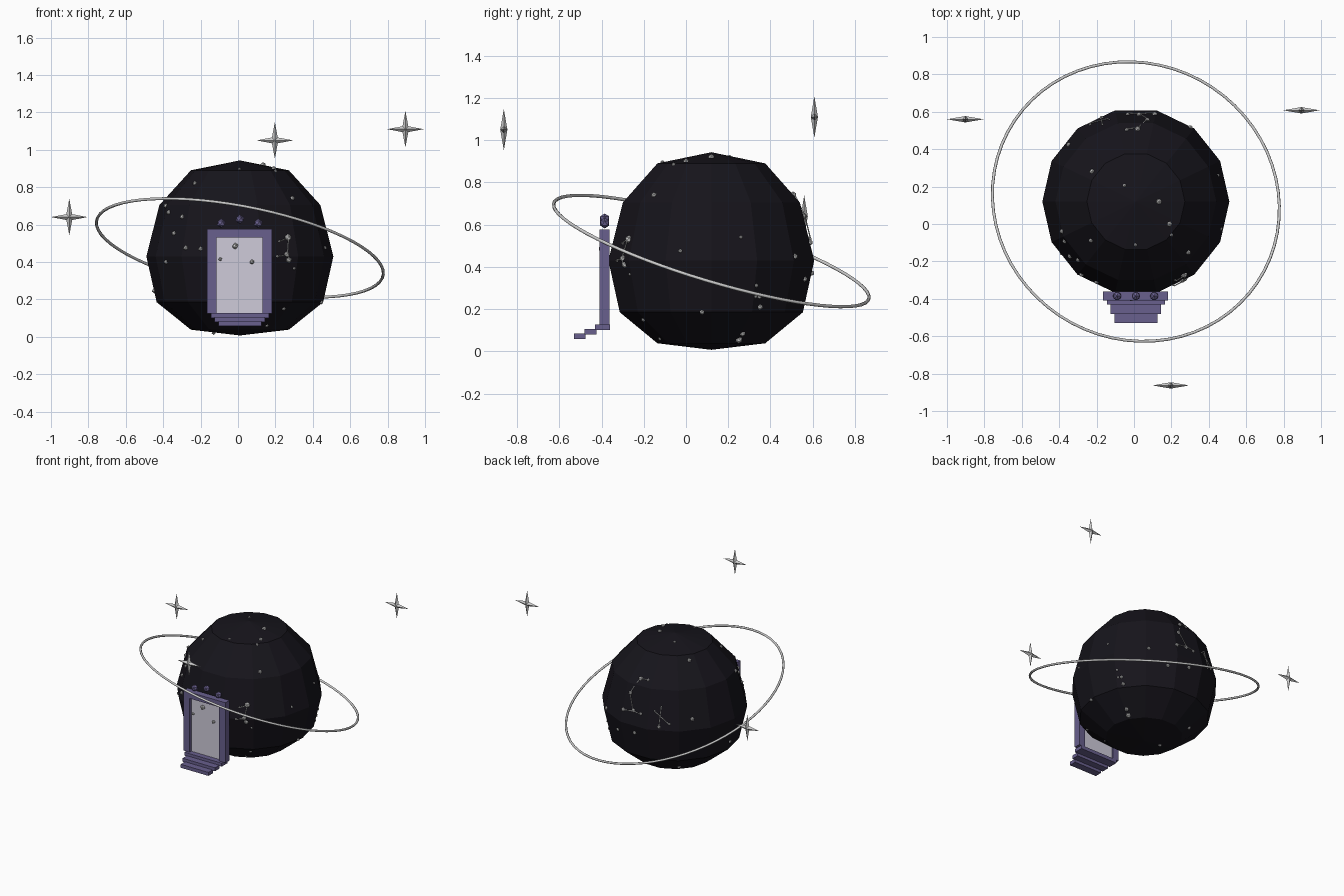
import bpy, bmesh
from math import sin, cos, pi, radians
from mathutils import Vector, Matrix
from mathutils.bvhtree import BVHTree

if "Cube" in bpy.data.objects:
    bpy.data.objects.remove(bpy.data.objects["Cube"])

C = Vector((0.01, 0.12, 0.475))      # planet centre


def material(name, rgb):
    m = bpy.data.materials.new(name)
    m.diffuse_color = (*rgb, 1)
    m.use_nodes = True
    m.node_tree.nodes["Principled BSDF"].inputs["Base Color"].default_value = m.diffuse_color
    return m


BLACK = material("night", (0.008, 0.007, 0.011))
PURPLE = material("purple", (0.14, 0.115, 0.27))
PALE = material("pale_panel", (0.62, 0.6, 0.7))
SILVER = material("silver", (0.6, 0.6, 0.6))


def finish(bm, name, mat):
    bmesh.ops.recalc_face_normals(bm, faces=bm.faces)
    me = bpy.data.meshes.new(name)
    bm.to_mesh(me)
    bm.free()
    me.materials.append(mat)
    ob = bpy.data.objects.new(name, me)
    bpy.context.collection.objects.link(ob)
    return ob


def box(name, x0, x1, y0, y1, z0, z1, mat=PURPLE):
    bm = bmesh.new()
    mid = Vector((x0 + x1, y0 + y1, z0 + z1)) / 2
    bmesh.ops.create_cube(bm, size=1, matrix=Matrix.Translation(mid)
                          @ Matrix.Diagonal((x1 - x0, y1 - y0, z1 - z0, 1)))
    return finish(bm, name, mat)


def ball(bm, p, r):
    bmesh.ops.create_icosphere(bm, subdivisions=1, radius=r, matrix=Matrix.Translation(p))


def rod(bm, a, b, r=0.003):
    d = b - a
    m = Matrix.Translation((a + b) / 2) @ d.to_track_quat('Z', 'Y').to_matrix().to_4x4()
    bmesh.ops.create_cone(bm, segments=5, radius1=r, radius2=r, depth=d.length,
                          cap_ends=True, matrix=m)


# Planet: faceted lathe with 14 sides
SIDES = 14
profile = [(0.262, 0.89), (0.43, 0.705), (0.5, 0.43), (0.445, 0.185), (0.262, 0.038)]
bm = bmesh.new()
rings = [[bm.verts.new((C.x + r * cos(2 * pi * i / SIDES), C.y + r * sin(2 * pi * i / SIDES), z))
          for i in range(SIDES)] for r, z in profile]
top = bm.verts.new((C.x, C.y, 0.943))
bottom = bm.verts.new((C.x, C.y, 0.007))
for i in range(SIDES):
    j = (i + 1) % SIDES
    bm.faces.new((top, rings[0][i], rings[0][j]))
    bm.faces.new((bottom, rings[-1][j], rings[-1][i]))
    for a, b in zip(rings, rings[1:]):
        bm.faces.new((a[i], b[i], b[j], a[j]))
surface = BVHTree.FromBMesh(bm)
finish(bm, "planet", BLACK)


# Tiny stars: each is dropped on the planet along a viewing direction
def drop(az, el, u, v):
    az, el = radians(az), radians(el)
    d = Vector((cos(az) * cos(el), sin(az) * cos(el), sin(el)))
    right = Vector((-sin(az), cos(az), 0))
    start = C + right * u + d.cross(right) * v
    hit = surface.ray_cast(start + d * 3, -d)[0]
    return hit or surface.find_nearest(start)[0]


def scatter(name, az, el, dots, links=()):
    bm = bmesh.new()
    pts = [drop(az, el, u, v) for u, v, r in dots]
    for p, (u, v, r) in zip(pts, dots):
        ball(bm, p, r)
    for a, b in links:
        out = [pts[k] + (pts[k] - C).normalized() * 0.008 for k in (a, b)]
        rod(bm, *out)
    finish(bm, name, SILVER)


scatter("front_stars", -90, 0, [
    (-.24, .345, .013), (-.395, .225, .014), (-.38, .19, .014), (-.29, 0, .014),
    (-.21, -.005, .013), (-.395, -.075, .013), (-.465, -.23, .012), (-.14, -.457, .013),
    (.145, -.415, .009), (.235, -.325, .011), (.435, -.29, .012), (.29, -.11, .008),
    (.455, 0, .01), (.28, .265, .014), (.19, .41, .01), (.125, .45, .016)])
scatter("front_constellation", -90, 0, [
    (.257, .055, .02), (.21, .035, .007), (.25, -.035, .016), (.262, -.065, .016),
    (.2, -.045, .008)], [(0, 1), (0, 2), (2, 3), (2, 4)])
scatter("back_constellation", 125, 25, [
    (-.23, .11, .016), (-.18, .10, .011), (-.30, .014, .015), (-.28, -.107, .015),
    (-.23, -.13, .012), (-.35, -.10, .015), (-.107, -.22, .013), (-.036, -.20, .008),
    (-.135, -.11, .006), (-.09, -.08, .006)],
    [(0, 1), (0, 2), (2, 3), (3, 4), (3, 5), (7, 8), (6, 9)])
scatter("back_stars", 125, 25, [
    (.12, -.165, .015), (.1, .235, .015), (0, .36, .01), (-.08, .485, .015),
    (.135, .46, .01), (-.385, -.235, .013), (-.465, -.09, .014), (.455, .19, .014),
    (.47, .09, .014), (.03, -.49, .014)])
scatter("side_stars", 0, 0, [
    (.14, .065, .009), (.23, -.265, .014), (.21, -.215, .009), (.13, -.42, .018),
    (.48, -.105, .014)])
scatter("low_stars", 50, -25, [
    (-.12, -.23, .015), (-.155, -.015, .012), (-.185, .035, .01)])

# Tilted orbit ring
bm = bmesh.new()
N, M, R, T = 64, 8, 0.78, 0.008
tilt = Matrix.Translation(C) @ Vector((0, 0, 1)).rotation_difference(
    Vector((0.18, 0.286, 0.94))).to_matrix().to_4x4()
loops = [[bm.verts.new(tilt @ Vector(((R + T * cos(2 * pi * j / M)) * cos(2 * pi * i / N),
                                      (R + T * cos(2 * pi * j / M)) * sin(2 * pi * i / N),
                                      T * sin(2 * pi * j / M)))) for j in range(M)]
         for i in range(N)]
for i in range(N):
    a, b = loops[i], loops[(i + 1) % N]
    for j in range(M):
        k = (j + 1) % M
        bm.faces.new((a[j], b[j], b[k], a[k])).smooth = True
finish(bm, "orbit_ring", SILVER)

# Doorway: jambs, lintel, sill, pale panel
box("left_jamb", -0.165, -0.115, -0.41, -0.362, 0.125, 0.535)
box("right_jamb", 0.13, 0.183, -0.41, -0.362, 0.125, 0.535)
box("lintel", -0.165, 0.183, -0.41, -0.362, 0.53, 0.577)
box("door_panel", -0.118, 0.133, -0.39, -0.372, 0.12, 0.535, PALE)

# Steps descending to the front
for i, (half, y0, y1) in enumerate([(0.155, -0.43, -0.36), (0.135, -0.48, -0.425),
                                    (0.115, -0.53, -0.475)]):
    z = 0.1 - 0.021 * i
    box(f"step_{i + 1}", 0.01 - half, 0.01 + half, y0, y1, z, z + 0.026)

# Round finials on the lintel
bm = bmesh.new()
for x, z in ((-0.09, 0.607), (0.01, 0.628), (0.108, 0.607)):
    ball(bm, Vector((x, -0.385, z)), 0.025)
finish(bm, "lintel_finials", PURPLE)

# Little stars on the door panel
bm = bmesh.new()
pts = [Vector((-0.015, -0.398, 0.485)), Vector((-0.095, -0.398, 0.415)),
       Vector((0.075, -0.398, 0.4))]
for p, r in zip(pts, (0.017, 0.01, 0.013)):
    ball(bm, p, r)
finish(bm, "door_stars", SILVER)


# Floating four-pointed stars
def four_point_star(name, p):
    bm = bmesh.new()
    rim = []
    for i in range(8):
        r = 0.022 if i % 2 else 0.098
        rim.append(bm.verts.new(p + Vector((r * cos(i * pi / 4), 0, r * sin(i * pi / 4)))))
    tips = [bm.verts.new(p + Vector((0, s * 0.017, 0))) for s in (-1, 1)]
    for i in range(8):
        for t in tips:
            bm.faces.new((rim[i], rim[(i + 1) % 8], t))
    finish(bm, name, SILVER)


for name, p in (("left_star", (-0.902, 0.56, 0.64)), ("right_star", (0.895, 0.608, 1.11)),
                ("front_star", (0.197, -0.863, 1.05))):
    four_point_star(name, Vector(p))
